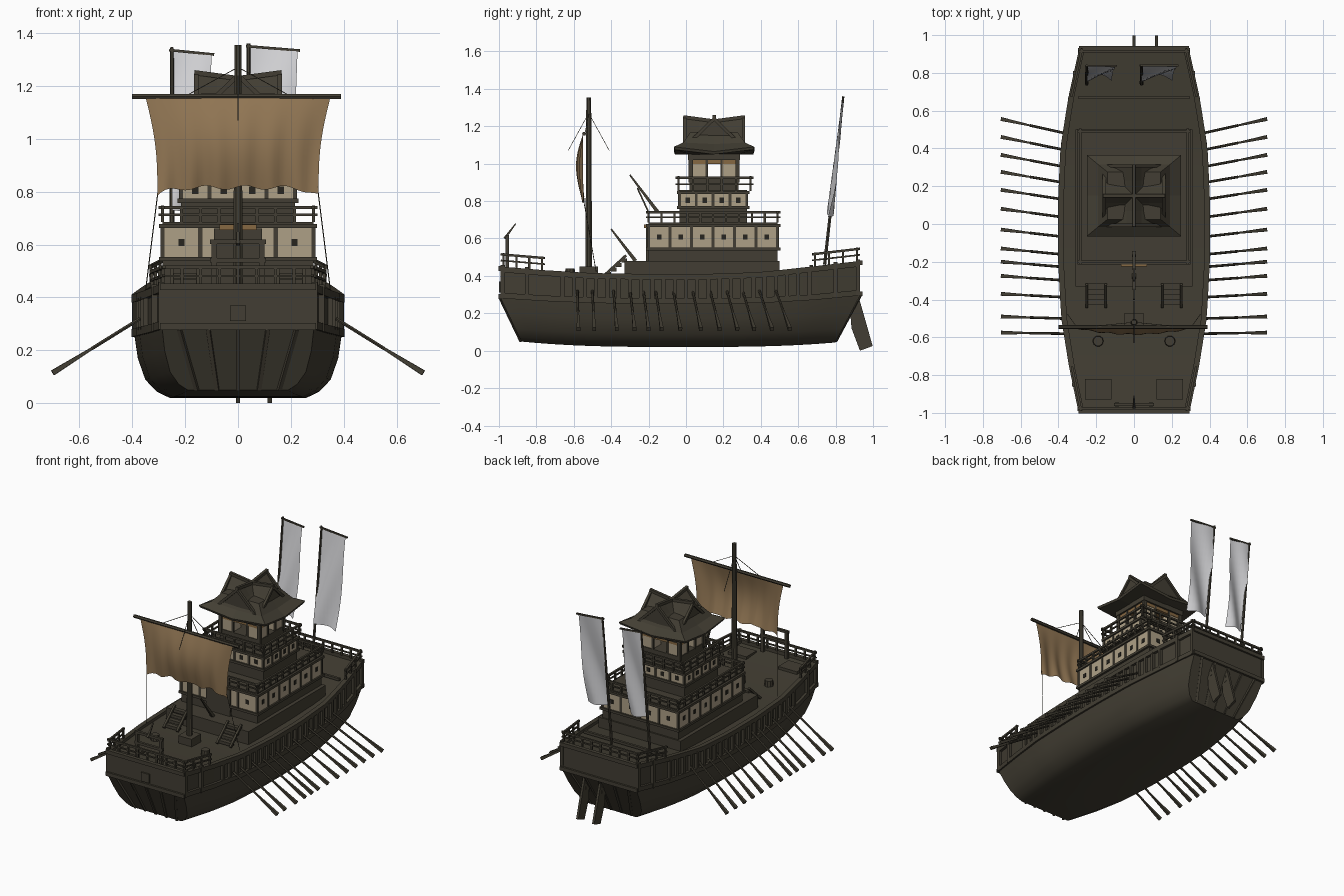
import bpy, bmesh, math
from mathutils import Vector, Matrix

cube = bpy.data.objects.get("Cube")
if cube:
    bpy.data.objects.remove(cube)


def material(name, r, g, b):
    m = bpy.data.materials.new(name)
    m.use_nodes = True
    m.diffuse_color = (r, g, b, 1)
    bsdf = m.node_tree.nodes["Principled BSDF"]
    bsdf.inputs["Base Color"].default_value = (r, g, b, 1)
    bsdf.inputs["Roughness"].default_value = 0.9
    return m


WOOD = material("dark weathered wood", 0.055, 0.048, 0.033)
BLACK = material("blackened wood", 0.02, 0.018, 0.013)
CREAM = material("cream plaster", 0.42, 0.35, 0.24)
SAILCLOTH = material("tan sailcloth", 0.29, 0.185, 0.09)
WHITE = material("white cloth", 0.68, 0.68, 0.7)
OCHRE = material("ochre timber", 0.24, 0.14, 0.055)


def finish(name, bm, mat, smooth=None):
    bmesh.ops.recalc_face_normals(bm, faces=bm.faces)
    mesh = bpy.data.meshes.new(name)
    bm.to_mesh(mesh)
    bm.free()
    mesh.materials.append(mat)
    ob = bpy.data.objects.new(name, mesh)
    bpy.context.collection.objects.link(ob)
    if smooth:
        bpy.ops.object.select_all(action='DESELECT')
        ob.select_set(True)
        bpy.context.view_layer.objects.active = ob
        bpy.ops.object.shade_smooth_by_angle(angle=math.radians(smooth))
    return ob


def box(bm, x0, x1, y0, y1, z0, z1):
    m = Matrix.Translation(((x0 + x1) / 2, (y0 + y1) / 2, (z0 + z1) / 2))
    bmesh.ops.create_cube(bm, size=1, matrix=m @ Matrix.Diagonal((x1 - x0, y1 - y0, z1 - z0, 1)))


def beam(bm, a, b, r0, r1=None, sides=4):
    a, b = Vector(a), Vector(b)
    m = Matrix.Translation((a + b) / 2) @ (b - a).to_track_quat('Z', 'Y').to_matrix().to_4x4()
    m = m @ Matrix.Rotation(math.pi / sides, 4, 'Z')
    bmesh.ops.create_cone(bm, cap_ends=True, segments=sides, radius1=r0, radius2=r1 or r0,
                          depth=(b - a).length, matrix=m)


def railing(name, path, h, step=0.07):
    bm = bmesh.new()
    for a, b in zip(path, path[1:]):
        a, b = Vector(a), Vector(b)
        out = (b - a).normalized() * 0.015
        for k, r in ((1, 0.009), (0.5, 0.006)):
            up = Vector((0, 0, h * k))
            beam(bm, a + up - out, b + up + out, r)
        n = max(1, round((b - a).length / step))
        for i in range(n + 1):
            p = a.lerp(b, i / n)
            beam(bm, p, p + Vector((0, 0, h * (1.12 if i in (0, n) else 1))), 0.008)
    finish(name, bm, WOOD)


def rect(x, y0, y1, z):
    return [(-x, y0, z), (x, y0, z), (x, y1, z), (-x, y1, z), (-x, y0, z)]


# Hull stations: y, half width, gunwale height, wale height
STATIONS = [(-.99, .295, .45, .28), (-.75, .345, .43, .265), (-.5, .385, .415, .255),
            (-.2, .402, .41, .25), (.1, .403, .41, .25), (.4, .39, .42, .255),
            (.67, .348, .45, .27), (.93, .29, .48, .295)]


def hull_at(y):
    for a, b in zip(STATIONS, STATIONS[1:]):
        if y <= b[0]:
            t = (y - a[0]) / (b[0] - a[0])
            return [p + (q - p) * t for p, q in zip(a[1:], b[1:])]
    return list(STATIONS[-1][1:])


def section(y):
    w, zt, zw = hull_at(y)
    zb = 0.02 + 0.03 * abs(y) ** 3
    yb = -0.88 + 0.874 * (y + 0.99)
    pts = []
    for fx, fz in ((0, 0), (.64, 0), (.76, .1), (.87, .3), (.94, .65), (.97, 1)):
        pts.append((fx * w, yb + (y - yb) * fz, zb + (zw - zb) * fz))
    for dx, z in ((0, zw), (0, zw + .03), (.018, zw + .03), (.018, zt - .03), (0, zt - .03),
                  (0, zt), (.03, zt), (.03, zt - .02), (w, zt - .02)):
        pts.append((w - dx, y, z))
    return pts


bm = bmesh.new()
rows = []
for i in range(25):
    pts = section(-0.99 + 1.92 * i / 24)
    rows.append([[bm.verts.new((s * x, y, z)) for x, y, z in pts] for s in (1, -1)])
for r, q in zip(rows, rows[1:]):
    for s in (0, 1):
        for i in range(len(r[s]) - 1):
            bm.faces.new((r[s][i], r[s][i + 1], q[s][i + 1], q[s][i]))
for a, b in (rows[0], rows[-1]):
    for i in range(11):
        if abs(a[i].co.z - a[i + 1].co.z) > 0.001:
            bm.faces.new((a[i], a[i + 1], b[i + 1], b[i]))
bmesh.ops.remove_doubles(bm, verts=bm.verts, dist=0.0001)
finish("hull", bm, WOOD, 35)

# Posts along the upper strake and framing on bow and stern
bm = bmesh.new()
for s in (1, -1):
    for i in range(-11, 12):
        y = i * 0.06
        w, zt, zw = hull_at(y)
        beam(bm, (s * (w - .012), y, zw + .02), (s * (w - .012), y, zt - .02), .015)
    for y in (-.98, -.85, .8, .92):
        w, zt, zw = hull_at(y)
        beam(bm, (s * (w - .008), y, zw), (s * (w - .008), y, zt + .01), .016)
for y in (-.99, .93):
    w, zt, zw = hull_at(y)
    for z in (zw + .01, zt - .01):
        beam(bm, (-w, y, z), (w, y, z), .018)
    beam(bm, (-w, .67, .45), (w, .67, .45), .012)
    for k in (-.75, -.38, 0, .38, .75):
        beam(bm, (k * w, y, zw), (k * w * .7, -0.88 + 0.874 * (y + 0.99), .05), .011)
box(bm, -.03, .03, -1.0, -.98, .31, .37)
finish("hull_framing", bm, WOOD)

# Deck rails at bow and stern
for name, ya, yb in (("bow_rail", -.77, -.975), ("stern_rail", .69, .915)):
    wa, za, _ = hull_at(ya)
    wb, zb, _ = hull_at(yb)
    wa, wb = wa - .015, wb - .015
    railing(name, [(-wa, ya, za), (-wb, yb, zb), (wb, yb, zb), (wa, ya, za)], .065)

# Bow gate, deck hatches, casks and stairs
bm = bmesh.new()
for s in (1, -1):
    beam(bm, (s * .09, -.955, .43), (s * .09, -.955, .61), .014)
    beam(bm, (s * .19, -.62, .39), (s * .19, -.62, .44), .03, .026, 10)
    box(bm, s * .19 - .07, s * .19 + .07, -.93, -.82, .41, .435)
    for i in range(4):
        y, z = -.43 + i * .028, .40 + i * .024
        box(bm, s * .2 - .05, s * .2 + .05, y, y + .03, z, z + .02)
    for x in (.15, .25):
        beam(bm, (s * x, -.44, .4), (s * x, -.32, .51), .01)
for z in (.61, .54):
    beam(bm, (-.105, -.955, z), (.105, -.955, z), .012)
beam(bm, (0, -.97, .6), (0, -.91, .68), .01, .004)
box(bm, -.05, .05, -.57, -.47, .38, .45)
finish("deck_fittings", bm, WOOD)


# Castle storeys: timber core, plaster band, posts and small shutters
def storey(name, hx, y0, y1, z0, z1, p0, p1, nx, ny):
    bm = bmesh.new()
    box(bm, -hx, hx, y0, y1, z0, z1)
    for z in (p0, p1):
        box(bm, -hx - .014, hx + .014, y0 - .014, y1 + .014, z - .008, z + .008)
    shut = bmesh.new()
    zm, e = (p0 + p1) / 2, .006
    for i in range(nx + 1):
        x = -hx + 2 * hx * i / nx
        for y in (y0, y1):
            beam(bm, (x, y, p0), (x, y, p1), .011)
            if i < nx:
                box(shut, x + hx / nx - .012, x + hx / nx + .012, y - e, y + e, zm - .014, zm + .014)
    for i in range(ny + 1):
        y = y0 + (y1 - y0) * i / ny
        ym = y + (y1 - y0) / ny / 2
        for x in (-hx, hx):
            beam(bm, (x, y, p0), (x, y, p1), .011)
            if i < ny:
                box(shut, x - e, x + e, ym - .012, ym + .012, zm - .014, zm + .014)
    finish(name + "_timber", bm, WOOD)
    finish(name + "_shutters", shut, BLACK)
    bm = bmesh.new()
    box(bm, -hx - .003, hx + .003, y0 - .003, y1 + .003, p0, p1)
    finish(name + "_plaster", bm, CREAM)


bm = bmesh.new()
box(bm, -.31, .31, -.33, .5, .38, .48)
box(bm, -.09, .09, -.215, -.19, .48, .66)
finish("castle_base", bm, WOOD)
storey("lower_storey", .285, -.2, .49, .48, .685, .545, .67, 4, 6)
railing("lower_balcony_rail", rect(.285, -.2, .49, .685), .055)
storey("middle_storey", .215, -.035, .325, .685, .86, .765, .845, 4, 4)
railing("middle_balcony_rail", rect(.22, -.04, .345, .855), .07)
bm = bmesh.new()
box(bm, -.07, .07, -.225, -.2, .655, .675)
finish("door_lintel", bm, OCHRE)

# Open lookout room
CY = .15
wall, frame, trim = bmesh.new(), bmesh.new(), bmesh.new()
box(frame, -.15, .15, CY - .13, CY + .13, .85, .925)
box(frame, -.16, .16, CY - .14, CY + .14, 1.02, 1.07)
for sx in (1, -1):
    for sy in (1, -1):
        xs, ys = sorted((sx * .055, sx * .145)), sorted((CY + sy * .04, CY + sy * .125))
        box(wall, *xs, *ys, .925, 1.0)
        beam(frame, (sx * .145, CY + sy * .125, .9), (sx * .145, CY + sy * .125, 1.05), .016)
        beam(frame, (sx * .055, CY + sy * .125, .92), (sx * .055, CY + sy * .125, 1.02), .009)
        beam(frame, (sx * .145, CY + sy * .04, .92), (sx * .145, CY + sy * .04, 1.02), .009)
box(trim, -.148, .148, CY - .128, CY + .128, .998, 1.02)
finish("lookout_walls", wall, CREAM)
finish("lookout_frame", frame, WOOD)
finish("lookout_trim", trim, OCHRE)

# Flared skirt roof: stacked rings with lifted corners
bm = bmesh.new()
rings = []
for hx, hy, z, lift in ((.15, .13, 1.05, 0), (.245, .21, 1.05, .025), (.25, .215, 1.065, .025),
                        (.19, .165, 1.105, .008), (.14, .125, 1.17, 0)):
    loop = []
    for cx, cy in ((-1, -1), (0, -1), (1, -1), (1, 0), (1, 1), (0, 1), (-1, 1), (-1, 0)):
        loop.append(bm.verts.new((cx * hx, CY + cy * hy, z + lift * abs(cx * cy))))
    rings.append(loop)
for a, b in zip(rings, rings[1:]):
    for i in range(8):
        j = (i + 1) % 8
        bm.faces.new((a[i], a[j], b[j], b[i]))
bm.faces.new(rings[-1])
finish("skirt_roof", bm, WOOD)

# Two crossing gables with upswept ridges
GABLE = [(-.15, 1.085), (-.09, 1.125), (-.04, 1.175), (0, 1.225), (.04, 1.175), (.09, 1.125), (.15, 1.085)]
for name, turn in (("long_gable", 0), ("cross_gable", math.pi / 2)):
    bm = bmesh.new()
    rows = [[bm.verts.new((x, y, z + .02 * (y / .155) ** 2)) for x, z in GABLE]
            for y in (-.155, -.08, 0, .08, .155)]
    for a, b in zip(rows, rows[1:]):
        for i in range(6):
            bm.faces.new((a[i], a[i + 1], b[i + 1], b[i]))
    bm.faces.new(rows[0])
    bm.faces.new(rows[-1])
    for s in (1, -1):
        beam(bm, (0, 0, 1.228), (0, s * .165, 1.25), .013)
        for e in (1, -1):
            beam(bm, (0, s * .157, 1.24), (e * .15, s * .157, 1.095), .012)
    bm.transform(Matrix.Translation((0, CY, 0)) @ Matrix.Rotation(turn, 4, 'Z'))
    finish(name, bm, WOOD)

# Mast, yard, stays and leaning spars
bm = bmesh.new()
beam(bm, (0, -.52, .38), (0, -.52, 1.355), .02, .014, 8)
beam(bm, (-.4, -.545, 1.16), (.39, -.545, 1.16), .011, sides=6)
for s in (1, -1):
    beam(bm, (0, -.52, 1.27), (s * .2, -.54, 1.16), .002)
    beam(bm, (0, -.52, 1.27), (0, -.52 + s * .11, 1.07), .002)
    beam(bm, (s * .3, -.55, .82), (s * .35, -.48, .42), .002)
beam(bm, (0, -.15, .74), (0, -.3, .94), .014, .006)
beam(bm, (0, -.27, .48), (0, -.4, .65), .014, .006)
beam(bm, (0, -.2, .74), (0, -.26, .87), .006)
finish("mast_and_spars", bm, WOOD, 40)


def cloth(name, mat, nu, nv, fn):
    bm = bmesh.new()
    g = [[bm.verts.new(fn(i / nu, j / nv)) for i in range(nu + 1)] for j in range(nv + 1)]
    for j in range(nv):
        for i in range(nu):
            bm.faces.new((g[j][i], g[j][i + 1], g[j + 1][i + 1], g[j + 1][i]))
    finish(name, bm, mat, 60)


def sail_point(u, v):
    c = 2 * u - 1
    x = c * (.35 - .045 * v - .015 * math.sin(v * math.pi))
    y = -.55 - .035 * math.sin(v * math.pi) * (1 - c * c) - .007 * v * math.sin(u * 38)
    return x, y, 1.16 - v * (.345 + .03 * abs(c) ** 6 - .008 * math.sin(u * 26))


cloth("sail", SAILCLOTH, 40, 14, sail_point)

# Stern banners on leaning poles
for side, x0, x1, top in (("right", -.25, -.1, 1.33), ("left", .04, .225, 1.345)):
    def lean(z):
        return .75 + .111 * (z - .54)

    def banner_point(u, v):
        z = top - .015 * u - v * (top - .73)
        return (x0 + (x1 - x0) * u * (1 - .12 * v),
                lean(z) + .015 * math.sin(u * 5 + v * 5) * (.3 + v), z)

    cloth(side + "_banner", WHITE, 8, 14, banner_point)
    bm = bmesh.new()
    beam(bm, (x0, lean(.46), .46), (x0, lean(top + .015), top + .015), .01, .007, 6)
    beam(bm, (x0 - .01, lean(top), top + .005), (x1 + .01, lean(top), top - .012), .007)
    finish(side + "_banner_pole", bm, WOOD)

# Oars
OARS = (.555, .46, .365, .275, .18, .08, -.03, -.13, -.2, -.275, -.37, -.49, -.575)
for side, s in (("left", 1), ("right", -1)):
    bm = bmesh.new()
    for y in OARS:
        tip, root = Vector((s * .7, y, .115)), Vector((s * .37, y * .94 - .04, .32))
        neck = root.lerp(tip, .55)
        beam(bm, root, neck, .007, .007, 6)
        beam(bm, neck, tip, .007, .014)
    finish(side + "_oars", bm, WOOD)

# Twin rudders
for name, x in (("centre_rudder", 0), ("side_rudder", .12)):
    bm = bmesh.new()
    f = bm.faces.new([bm.verts.new((x - .008, y, z)) for y, z in
                      ((.87, .3), (.92, .3), (.998, .025), (.93, 0), (.885, .12))])
    ext = bmesh.ops.extrude_face_region(bm, geom=[f])
    bmesh.ops.translate(bm, vec=(.016, 0, 0),
                        verts=[v for v in ext["geom"] if isinstance(v, bmesh.types.BMVert)])
    beam(bm, (x, .88, .42), (x, .91, .2), .014)
    finish(name, bm, WOOD)
